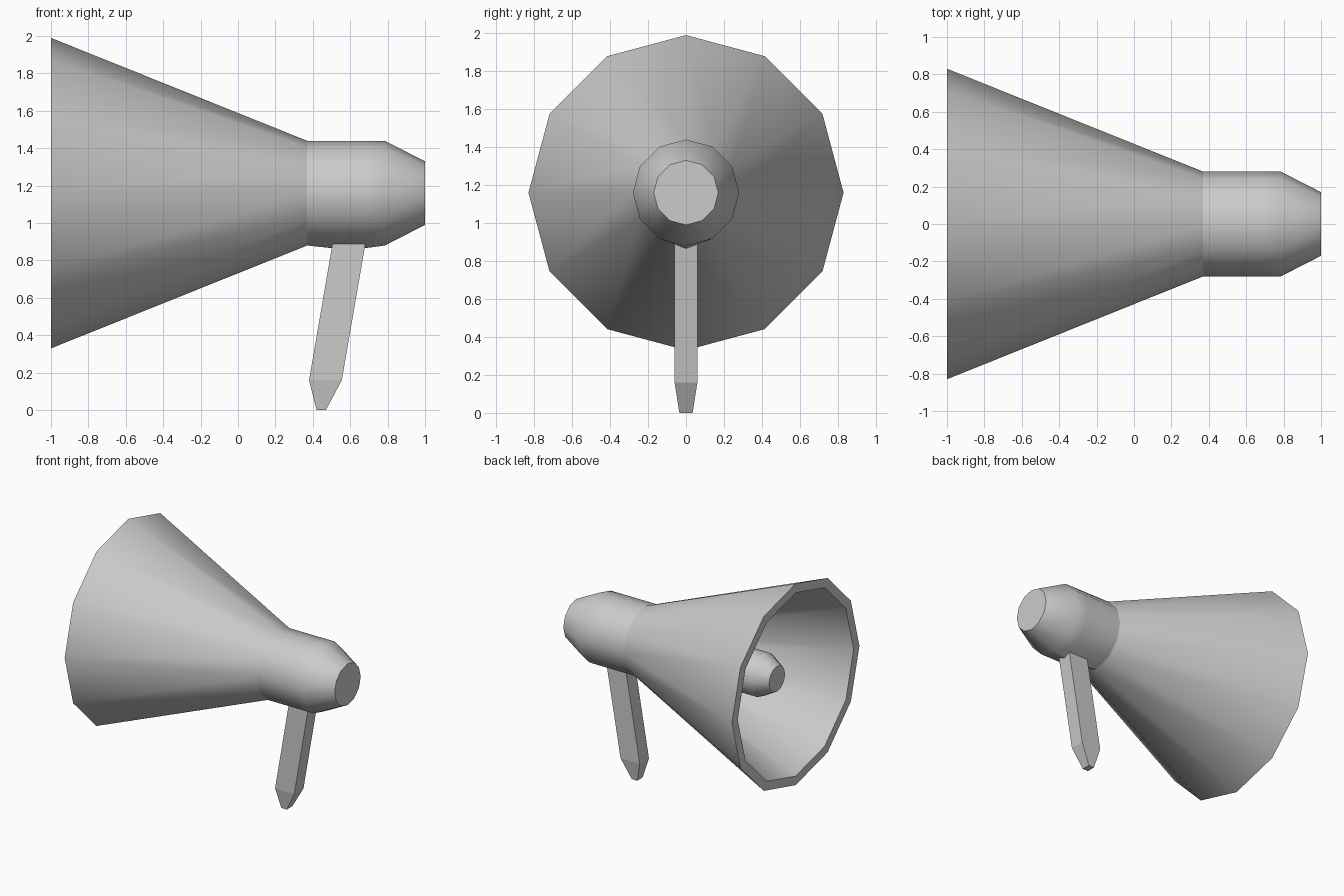
import bpy, bmesh
from math import sin, cos, pi, radians

if "Cube" in bpy.data.objects:
    bpy.data.objects.remove(bpy.data.objects["Cube"])

AXIS_Z = 1.16
SIDES = 12


def finish(name, bm, smooth=True):
    bmesh.ops.recalc_face_normals(bm, faces=bm.faces)
    for f in bm.faces:
        f.smooth = smooth and len(f.verts) == 4
    for e in bm.edges:
        e.smooth = e.calc_face_angle(0) < radians(35)
    mesh = bpy.data.meshes.new(name)
    bm.to_mesh(mesh)
    bm.free()
    obj = bpy.data.objects.new(name, mesh)
    bpy.context.collection.objects.link(obj)
    return obj


def lathe(bm, profile, closed=False):
    """Spin (x, radius) points round the horn axis; cap the ends unless closed."""
    rings = []
    for x, r in profile:
        rings.append([bm.verts.new((x, r * sin(2 * pi * i / SIDES),
                                    AXIS_Z + r * cos(2 * pi * i / SIDES)))
                      for i in range(SIDES)])
    pairs = list(zip(rings, rings[1:]))
    if closed:
        pairs.append((rings[-1], rings[0]))
    else:
        bm.faces.new(rings[0])
        bm.faces.new(rings[-1])
    for a, b in pairs:
        for i in range(SIDES):
            j = (i + 1) % SIDES
            bm.faces.new((a[i], a[j], b[j], b[i]))
    return rings


# Flared bell with a thick rim and hollow inside
bm = bmesh.new()
lathe(bm, [(-1, 0.83), (0.37, 0.28), (0.37, 0.20), (-1, 0.755)], closed=True)
finish("horn_bell", bm)

# Rear housing, with its underside swelling slightly at the grip
bm = bmesh.new()
rings = lathe(bm, [(0.37, 0.28), (0.50, 0.28), (0.68, 0.28), (0.785, 0.28), (1, 0.17)])
for ring in rings[1:3]:
    ring[SIDES // 2].co.z -= 0.014
finish("rear_housing", bm)

# Inner sound driver inside the bell
bm = bmesh.new()
lathe(bm, [(0.38, 0.172), (-0.71, 0.172), (-0.83, 0.105)])
finish("inner_driver", bm)

# Slanted grip with a tapered tip: (z, x min, x max, half depth)
bm = bmesh.new()
previous = None
for z, x0, x1, d in [(0, 0.42, 0.47, 0.035), (0.16, 0.38, 0.555, 0.06),
                     (0.90, 0.507, 0.683, 0.06)]:
    ring = [bm.verts.new(p) for p in
            [(x0, -d, z), (x1, -d, z), (x1, d, z), (x0, d, z)]]
    if previous:
        for i in range(4):
            j = (i + 1) % 4
            bm.faces.new((previous[i], previous[j], ring[j], ring[i]))
    else:
        bm.faces.new(ring)
    previous = ring
bm.faces.new(previous)
finish("grip", bm, smooth=False)
